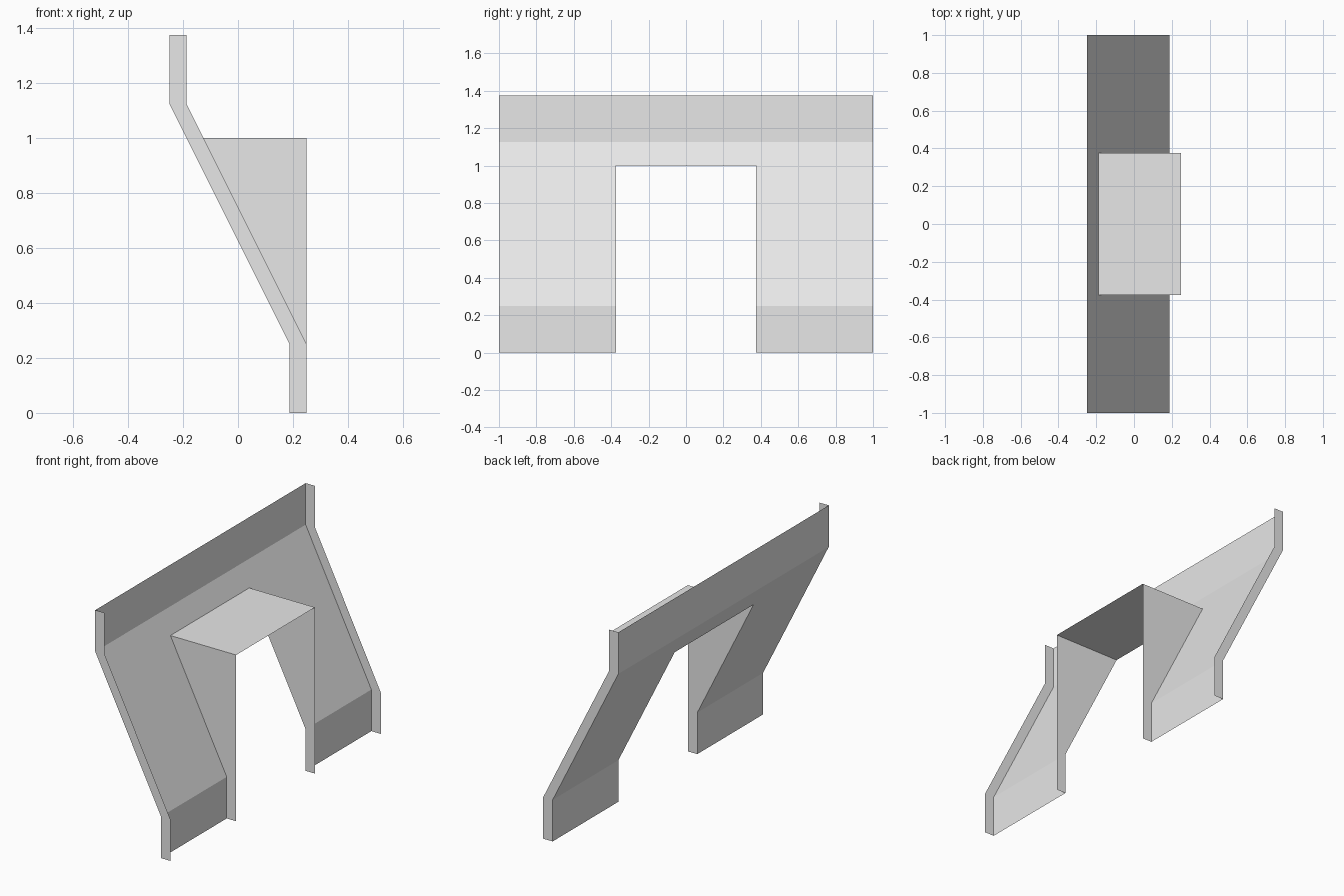
import bpy

cube = bpy.data.objects.get("Cube")
if cube:
    bpy.data.objects.remove(cube, do_unlink=True)

HALF_LENGTH = 1.0      # half of the wall along y
HALF_OPENING = 0.375   # half of the doorway along y
FLANGE = 0.0625        # depth of the end flanges
FRONT_X = 0.25

# Wall profile as (x, z), split at the top of the doorway
UPPER = [(-0.25, 1.375), (-0.25, 1.125), (-0.1875, 1.0)]
LOWER = [(-0.1875, 1.0), (0.1875, 0.25), (0.1875, 0.0)]

grey = bpy.data.materials.new("plain_grey")
grey.use_nodes = True
grey.diffuse_color = (0.8, 0.8, 0.8, 1)
grey.node_tree.nodes["Principled BSDF"].inputs["Base Color"].default_value = (0.8, 0.8, 0.8, 1)


def add_sheet(name, verts, faces):
    mesh = bpy.data.meshes.new(name)
    mesh.from_pydata(verts, [], faces)
    mesh.materials.append(grey)
    obj = bpy.data.objects.new(name, mesh)
    bpy.context.collection.objects.link(obj)
    return obj


def strip(name, side_a, side_b):
    """Quad strip between two matching rows of points."""
    n = len(side_a)
    faces = [(i, n + i, n + i + 1, i + 1) for i in range(n - 1)]
    return add_sheet(name, side_a + side_b, faces)


def at_y(profile, y, dx=0.0):
    return [(x + dx, y, z) for x, z in profile]


# Wall above the doorway, across the full length
for name, y0, y1 in (("wall_top_right", -HALF_LENGTH, -HALF_OPENING),
                     ("wall_top_middle", -HALF_OPENING, HALF_OPENING),
                     ("wall_top_left", HALF_OPENING, HALF_LENGTH)):
    strip(name, at_y(UPPER, y1), at_y(UPPER, y0))

for side, s in (("right", -1), ("left", 1)):
    # Wall beside the doorway
    y0, y1 = sorted((s * HALF_OPENING, s * HALF_LENGTH))
    strip("wall_leg_" + side, at_y(LOWER, y1), at_y(LOWER, y0))

    # Flange closing the end of the wall
    profile = UPPER + LOWER[1:]
    rows = [at_y(profile, s * HALF_LENGTH), at_y(profile, s * HALF_LENGTH, FLANGE)]
    strip("end_flange_" + side, *(rows if s > 0 else rows[::-1]))

    # Doorway cheek, from the wall out to the front plane
    front = [(FRONT_X, z) for x, z in LOWER]
    rows = [at_y(LOWER, s * HALF_OPENING), at_y(front, s * HALF_OPENING)]
    strip("doorway_cheek_" + side, *(rows if s > 0 else rows[::-1]))

# Flat roof over the doorway
roof = [(LOWER[0][0], 1.0), (FRONT_X, 1.0)]
strip("doorway_roof", at_y(roof, HALF_OPENING), at_y(roof, -HALF_OPENING))
